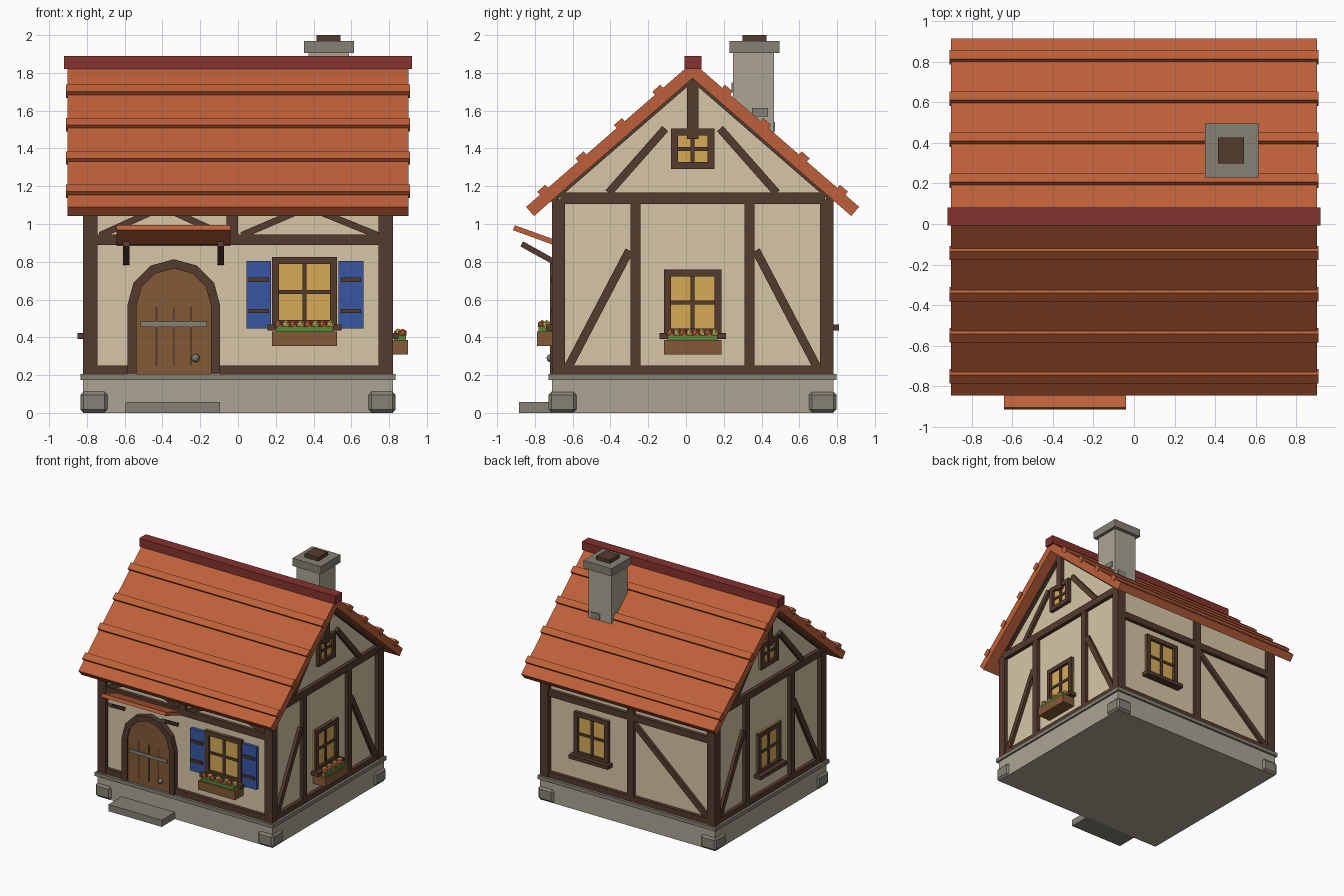
import bpy, bmesh, math
from mathutils import Matrix, Vector

if bpy.data.objects.get("Cube"):
    bpy.data.objects.remove(bpy.data.objects["Cube"])


def material(name, hexcode):
    def lin(c):
        return c / 12.92 if c <= 0.04045 else ((c + 0.055) / 1.055) ** 2.4
    rgba = [lin(b / 255) for b in bytes.fromhex(hexcode)] + [1]
    m = bpy.data.materials.new(name)
    m.use_nodes = True
    m.diffuse_color = rgba
    bsdf = m.node_tree.nodes["Principled BSDF"]
    bsdf.inputs["Base Color"].default_value = rgba
    bsdf.inputs["Roughness"].default_value = 0.9
    return m


PLASTER = material("cream plaster", "D6C6A6")
TIMBER = material("dark timber", "543B2D")
TILE = material("orange roof tile", "BE603A")
RIDGE = material("dark red ridge", "85332F")
STONE = material("light stone", "ABA594")
SLATE = material("dark stone", "858175")
WOOD = material("door wood", "835A36")
GLASS = material("warm window", "D6AC58")
BLUE = material("blue shutter", "3856A5")
LEAF = material("green leaf", "55873A")

CY = 0.035                      # middle of the house in y
HALF_X, HALF_Y = 0.785, 0.71    # plaster half sizes
PITCH = math.radians(41)
APEX = 1.857


def finish(name, bm, mat, matrix):
    bmesh.ops.recalc_face_normals(bm, faces=bm.faces)
    bm.transform(matrix)
    mesh = bpy.data.meshes.new(name)
    bm.to_mesh(mesh)
    bm.free()
    mesh.materials.append(mat)
    ob = bpy.data.objects.new(name, mesh)
    bpy.context.collection.objects.link(ob)
    return ob


def box(name, x, y, z, mat, matrix=Matrix(), bevel=0):
    bm = bmesh.new()
    bmesh.ops.create_cube(bm, size=1)
    for v in bm.verts:
        v.co = [(r[0] + r[1]) / 2 + c * (r[1] - r[0]) for r, c in zip((x, y, z), v.co)]
    if bevel:
        bmesh.ops.bevel(bm, geom=bm.edges[:], offset=bevel, segments=1, affect='EDGES')
    return finish(name, bm, mat, matrix)


def prism(name, points, out, mat, matrix):
    """Extrude an outline in the wall plane from out[0] to out[1]."""
    bm = bmesh.new()
    face = bm.faces.new([bm.verts.new((u, -out[0], z)) for u, z in points])
    new = bmesh.ops.extrude_face_region(bm, geom=[face])["geom"]
    for v in new:
        if isinstance(v, bmesh.types.BMVert):
            v.co.y = -out[1]
    return finish(name, bm, mat, matrix)


def wall_frame(turn, distance):
    """Wall space: x along the wall, -y outward, z up."""
    return (Matrix.Translation((0, CY, 0)) @ Matrix.Rotation(math.radians(turn), 4, 'Z')
            @ Matrix.Translation((0, -distance, 0)))


def panel(wall, name, u, z, out, mat, start=-0.02):
    return box(name, u, (-out, -start), z, mat, wall)


def brace(wall, name, a, b, width, out=0.025, mat=TIMBER):
    a, b = Vector(a), Vector(b)
    d, mid = b - a, (a + b) / 2
    m = wall @ Matrix.Translation((mid.x, 0, mid.y)) @ Matrix.Rotation(-math.atan2(d.y, d.x), 4, 'Y')
    h = d.length / 2
    return box(name, (-h, h), (-out, 0.02), (-width / 2, width / 2), mat, m)


def window(wall, label, u, z0, z1, half, sill=True, planter=False):
    t, mid = 0.037, (z0 + z1) / 2
    panel(wall, label + "_glass", (u - half, u + half), (z0, z1), 0.009, GLASS)
    for s in (-1, 1):
        edge = sorted((u + s * half, u + s * (half - t)))
        panel(wall, label + "_jamb", edge, (z0, z1), 0.03, TIMBER)
    for z in ((z0, z0 + t), (z1 - t, z1)):
        panel(wall, label + "_rail", (u - half + t, u + half - t), z, 0.03, TIMBER)
    panel(wall, label + "_mullion", (u - 0.011, u + 0.011), (z0 + t, z1 - t), 0.018, TIMBER)
    panel(wall, label + "_crossbar", (u - half + t, u + half - t), (mid - 0.01, mid + 0.01), 0.018, TIMBER)
    if sill:
        panel(wall, label + "_sill", (u - half - 0.024, u + half + 0.024), (z0 - 0.02, z0 + 0.012), 0.065, TIMBER)
    if planter:
        panel(wall, label + "_planter", (u - half, u + half), (z0 - 0.1, z0 - 0.025), 0.115, WOOD)
        panel(wall, label + "_leaves", (u - half + 0.02, u + half - 0.02), (z0 - 0.025, z0 + 0.002), 0.105, LEAF, 0.04)
        count = 8
        for i in range(count):
            bm = bmesh.new()
            bmesh.ops.create_icosphere(bm, subdivisions=1, radius=0.025)
            at = (u + (half - 0.035) * (2 * i / (count - 1) - 1), -0.075 - 0.012 * (-1) ** i, z0 + 0.012)
            finish(label + "_flower", bm, GLASS if i % 2 else TILE, wall @ Matrix.Translation(at))


front, back = wall_frame(0, HALF_Y), wall_frame(180, HALF_Y)
left, right = wall_frame(90, HALF_X), wall_frame(-90, HALF_X)

# Stone base
box("foundation", (-0.82, 0.82), (CY - 0.745, CY + 0.745), (0, 0.18), STONE)
box("foundation_ledge", (-0.835, 0.835), (CY - 0.762, CY + 0.762), (0.175, 0.206), SLATE)
for sx in (-1, 1):
    for sy in (-1, 1):
        box("corner_stone", sorted((sx * 0.69, sx * 0.835)), sorted((CY + sy * 0.615, CY + sy * 0.762)),
            (0.003, 0.112), SLATE, bevel=0.016)
        box("corner_post", sorted((sx * 0.745, sx * 0.82)), sorted((CY + sy * 0.675, CY + sy * 0.745)),
            (0.2, 1.13), TIMBER)
box("door_step", (-0.595, -0.095), (-0.885, -0.7), (0, 0.057), SLATE)

# Plaster body with gables
eave, top = 1.165, 1.785
prism("plaster_walls", [(-HALF_Y, 0.2), (HALF_Y, 0.2), (HALF_Y, eave), (0, top), (-HALF_Y, eave)],
      (-2 * HALF_X, 0), PLASTER, left)

# Framing on the long walls
for wall in (front, back):
    panel(wall, "bottom_beam", (-0.75, 0.75), (0.2, 0.252), 0.03, TIMBER)
    panel(wall, "top_beam", (-0.75, 0.75), (0.89, 0.945), 0.03, TIMBER)
panel(front, "short_post", (-0.06, 0), (0.945, 1.14), 0.03, TIMBER)
for a, b in ((-0.73, -0.4), (-0.07, -0.4), (0.02, 0.37), (0.74, 0.37)):
    brace(front, "eave_brace", (a, 0.94), (b, 1.09), 0.035)
panel(back, "middle_post", (-0.01, 0.05), (0.25, 1.14), 0.03, TIMBER)
brace(back, "back_brace", (0.04, 0.87), (0.74, 0.25), 0.045)

# Framing on both gables
for wall in (left, right):
    panel(wall, "bottom_beam", (-0.7, 0.7), (0.2, 0.252), 0.03, TIMBER)
    panel(wall, "gable_beam", (-0.7, 0.7), (1.107, 1.167), 0.032, TIMBER)
    panel(wall, "king_post", (-0.03, 0.03), (1.45, 1.76), 0.033, TIMBER)
    for s in (-1, 1):
        panel(wall, "gable_post", sorted((s * 0.275, s * 0.328)), (0.25, 1.11), 0.03, TIMBER)
        brace(wall, "lower_brace", (s * 0.665, 0.23), (s * 0.335, 0.86), 0.045)
        brace(wall, "upper_brace", (s * 0.445, 1.165), (s * 0.145, 1.505), 0.042)
        brace(wall, "rafter", (s * 0.75, 1.122), (0, 1.772), 0.032, 0.03)
    window(wall, "attic_window", 0, 1.29, 1.505, 0.115, sill=False)
    window(wall, "gable_window", 0, 0.41, 0.76, 0.152, planter=wall is left)

# Long wall windows and shutters
window(front, "front_window", 0.352, 0.455, 0.825, 0.172, planter=True)
window(back, "back_window", -0.35, 0.455, 0.825, 0.16)
for s in (-1, 1):
    a, b = sorted((0.354 + s * 0.178, 0.354 + s * 0.31))
    panel(front, "shutter", (a, b), (0.447, 0.805), 0.028, BLUE)
    for z in (0.54, 0.705):
        panel(front, "shutter_slat", (a + 0.012, b - 0.012), (z - 0.011, z + 0.011), 0.04, TIMBER)

# Arched door
DOOR_X, SPRING = -0.34, 0.567


def arch(radius):
    curve = [(DOOR_X + radius * math.cos(math.pi * i / 6), SPRING + radius * math.sin(math.pi * i / 6))
             for i in range(7)]
    return [(DOOR_X + radius, 0.205)] + curve + [(DOOR_X - radius, 0.205)]


prism("door_surround", arch(0.246) + arch(0.197)[::-1], (-0.02, 0.045), TIMBER, front)
prism("door", arch(0.2), (-0.02, 0.033), WOOD, front)
for u in (-0.092, 0, 0.092):
    panel(front, "door_seam", (DOOR_X + u - 0.005, DOOR_X + u + 0.005), (0.25, 0.56), 0.037, TIMBER)
panel(front, "door_strap", (DOOR_X - 0.177, DOOR_X + 0.177), (0.456, 0.484), 0.043, SLATE)
bm = bmesh.new()
bmesh.ops.create_icosphere(bm, subdivisions=2, radius=0.022)
finish("door_knob", bm, SLATE, front @ Matrix.Translation((-0.225, -0.042, 0.29)))

# Canopy over the door, tilted up outward
tilt = Matrix.Translation((0, -0.69, 0.9)) @ Matrix.Rotation(math.radians(-20), 4, 'X')
box("canopy", (-0.642, -0.04), (-0.235, 0), (-0.014, 0.014), TILE, tilt)
strut = Matrix.Translation((0, -0.69, 0.795)) @ Matrix.Rotation(math.radians(-29), 4, 'X')
for x in (-0.592, -0.092):
    box("canopy_strut", (x - 0.017, x + 0.017), (-0.205, 0), (-0.015, 0.015), TIMBER, strut)

# Roof slopes with raised tile courses
for turn in (0, math.pi):
    slope = (Matrix.Translation((0, CY, APEX)) @ Matrix.Rotation(turn, 4, 'Z')
             @ Matrix.Rotation(PITCH, 4, 'X'))
    box("roof_slope", (-0.903, 0.903), (-1.168, 0), (-0.064, 0), TILE, slope)
    for i in range(4):
        s = -(0.178 + 0.203 * i) / math.cos(PITCH)
        box("tile_course", (-0.91, 0.91), (s - 0.028, s + 0.028), (-0.022, 0.022), TILE, slope)
box("roof_ridge", (-0.92, 0.92), (CY - 0.042, CY + 0.046), (1.82, 1.89), RIDGE)

# Chimney
box("chimney", (0.372, 0.588), (0.25, 0.465), (1.3, 1.91), STONE)
box("chimney_cap", (0.35, 0.615), (0.23, 0.495), (1.905, 1.97), SLATE)
box("chimney_pot", (0.415, 0.543), (0.298, 0.427), (1.96, 2.0), TIMBER)
box("chimney_stone_side", (0.55, 0.596), (0.35, 0.435), (1.57, 1.615), SLATE)
box("chimney_stone_front", (0.4, 0.48), (0.24, 0.28), (1.7, 1.75), SLATE)
box("chimney_stone_back", (0.48, 0.56), (0.43, 0.472), (1.49, 1.54), SLATE)
